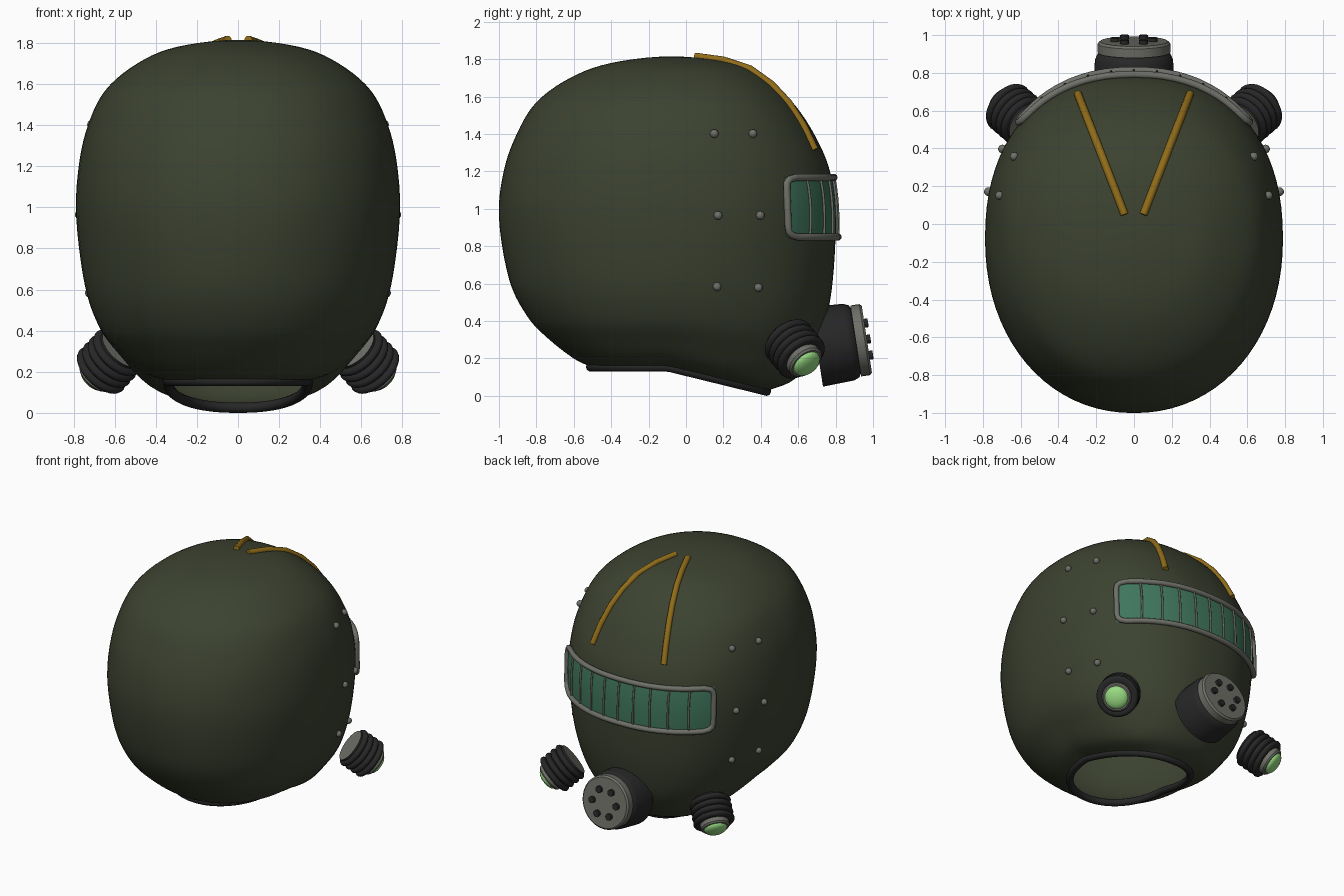
import bpy, bmesh, math
from mathutils import Vector
from mathutils.bvhtree import BVHTree

if "Cube" in bpy.data.objects:
    bpy.data.objects.remove(bpy.data.objects["Cube"], do_unlink=True)


def material(name, *rgb):
    m = bpy.data.materials.new(name)
    m.use_nodes = True
    m.diffuse_color = (*rgb, 1)
    m.node_tree.nodes["Principled BSDF"].inputs["Base Color"].default_value = (*rgb, 1)
    return m


OLIVE = material("olive_shell", .045, .055, .03)
OCHRE = material("ochre_strip", .28, .15, .01)
GREY = material("grey_metal", .16, .16, .14)
BLACK = material("black_rubber", .02, .02, .021)
TEAL = material("teal_glass", .05, .18, .105)
GREEN = material("green_lens", .32, .72, .23)


def finish(name, bm, mats, normals=True):
    if normals:
        bmesh.ops.recalc_face_normals(bm, faces=bm.faces[:])
    me = bpy.data.meshes.new(name)
    bm.to_mesh(me)
    bm.free()
    for m in mats:
        me.materials.append(m)
    me.shade_smooth()
    me.set_sharp_from_angle(angle=math.radians(40))
    ob = bpy.data.objects.new(name, me)
    bpy.context.collection.objects.link(ob)
    return ob


def skin(bm, rows, closed=True, mats=None):
    """Join rows of points with quads."""
    vs = [[bm.verts.new(p) for p in row] for row in rows]
    n = len(rows[0])
    for k in range(len(vs) - 1):
        for i in range(n if closed else n - 1):
            j = (i + 1) % n
            f = bm.faces.new((vs[k][i], vs[k][j], vs[k + 1][j], vs[k + 1][i]))
            f.material_index = mats[k] if mats else 0


def tube(name, points, radius, mat, cyclic=False):
    cu = bpy.data.curves.new(name, 'CURVE')
    cu.dimensions = '3D'
    cu.bevel_depth = radius
    cu.bevel_resolution = 3
    cu.use_fill_caps = True
    sp = cu.splines.new('POLY')
    sp.points.add(len(points) - 1)
    for p, co in zip(sp.points, points):
        p.co = (*co, 1)
    sp.use_cyclic_u = cyclic
    cu.materials.append(mat)
    ob = bpy.data.objects.new(name, cu)
    bpy.context.collection.objects.link(ob)


def lathe(name, origin, axis, profile, mats, seg_mats=None, sides=32):
    """Spin (radius, distance) pairs around an axis."""
    q = Vector(axis).to_track_quat('Z', 'Y')
    rows = []
    for r, d in profile:
        r = max(r, 0.0001)
        rows.append([Vector(origin) + q @ Vector((r * math.cos(a), r * math.sin(a), d))
                     for a in (math.tau * i / sides for i in range(sides))])
    bm = bmesh.new()
    skin(bm, rows, True, seg_mats)
    bmesh.ops.remove_doubles(bm, verts=bm.verts[:], dist=0.0005)
    return finish(name, bm, mats)


# Helmet shell: rings of height, front, back, half width, chin droop
RINGS = [(.155, .43, -.51, .34, 1), (.2, .58, -.6, .47, .85), (.3, .69, -.73, .58, .5),
         (.42, .745, -.845, .675, .25), (.62, .785, -.945, .745, 0), (.95, .8, -1, .787, 0),
         (1.2, .77, -.975, .775, 0), (1.4, .685, -.905, .73, 0), (1.57, .57, -.8, .645, 0),
         (1.7, .43, -.62, .49, 0), (1.78, .26, -.4, .3, 0), (1.815, -.08, -.08, 0, 0)]
MID, SIDES, STEPS = -.08, 80, 5


def ring(z, front, back, half, droop):
    pts = []
    for i in range(SIDES):
        a = math.tau * i / SIDES
        c, s = math.cos(a), math.sin(a)
        e = 2 / (2.25 if s > 0 else 2.1)
        x = half * math.copysign(abs(c) ** e, c)
        y = MID + (front - MID if s > 0 else MID - back) * math.copysign(abs(s) ** e, s)
        drop = min(max((y + .1) / .53, 0), 1)
        pts.append(Vector((x, y, z - .13 * droop * drop)))
    return pts


knots = [ring(*r) for r in RINGS]
over_top = [Vector((-p.x, 2 * MID - p.y, p.z)) for p in knots[-2]]
before = [2 * a - b for a, b in zip(knots[0], knots[1])]
padded = [before] + knots + [over_top]
rows = []
for k in range(1, len(knots)):
    for s in range(STEPS):
        t = s / STEPS
        rows.append([b + .5 * t * (c - a + t * (2 * a - 5 * b + 4 * c - d + t * (3 * (b - c) + d - a)))
                     for a, b, c, d in zip(*padded[k - 1:k + 3])])
rows.append(knots[-1])
bm = bmesh.new()
skin(bm, rows)
bmesh.ops.remove_doubles(bm, verts=bm.verts[:], dist=0.0005)
bm.normal_update()
surface = BVHTree.FromBMesh(bm)
finish("helmet_shell", bm, [OLIVE], normals=False)

# Neck opening rim
tube("neck_rim", knots[0], .025, BLACK, True)


def on_front(x, z, lift):
    hit, normal, _, _ = surface.ray_cast(Vector((x, 2, z)), Vector((0, -1, 0)))
    return hit + normal * lift


def span(a, b, n):
    return [a + (b - a) * i / n for i in range(n + 1)]


# Visor glass, frame and bars
LOW, HIGH, WIDE = .85, 1.165, .6
bm = bmesh.new()
skin(bm, [[on_front(x, z, .008) for x in span(WIDE, -WIDE, 40)] for z in span(LOW, HIGH, 8)], False)
finish("visor_glass", bm, [TEAL], normals=False)

upper = [(x, HIGH) for x in span(-WIDE + .05, WIDE - .05, 30)]
corner = [(WIDE - .02, HIGH - .01), (WIDE - .005, HIGH - .03), (WIDE, HIGH - .06)]
half = upper + corner
loop = half + [(-x, LOW + HIGH - z) for x, z in half]
# bring in the missing corners by mirroring left to right
flip = [(-x, z) for x, z in reversed(corner)]
loop = flip + half + [(x, LOW + HIGH - z) for x, z in reversed(corner)] \
    + [(-x, LOW + HIGH - z) for x, z in upper] + [(-x, LOW + HIGH - z) for x, z in corner]
tube("visor_frame", [on_front(x, z, .014) for x, z in loop], .019, GREY, True)
for i in range(-4, 5):
    tube("visor_bar", [on_front(.12 * i, z, .014) for z in span(LOW, HIGH, 6)], .007, GREY)

# Crown strips
ARC = [(.05, 1.82), (.2, 1.8), (.34, 1.75), (.46, 1.67), (.56, 1.58), (.65, 1.46), (.72, 1.33)]
for side in (-1, 1):
    path = []
    for y, z in ARC:
        hit, normal, _, _ = surface.find_nearest(Vector((side * (.05 + .385 * (y - .05)), y, z)))
        path.append(hit + normal * .006)
    tube("crown_strip", path, .021, OCHRE)

# Side rivets
for side in (-1, 1):
    for y, z in ((.15, 1.4), (.355, 1.4), (.17, .965), (.395, .965), (.165, .585), (.385, .58)):
        hit, normal, _, _ = surface.ray_cast(Vector((side * 2, y, z)), Vector((-side, 0, 0)))
        bm = bmesh.new()
        bmesh.ops.create_uvsphere(bm, u_segments=14, v_segments=8, radius=.023)
        bmesh.ops.translate(bm, verts=bm.verts[:], vec=hit + normal * .005)
        finish("rivet", bm, [GREY])

# Ribbed cheek canisters with glowing lenses
ribs = [(.118, 0), (.118, .012)]
for k in range(4):
    ribs += [(.118 + .026 * math.sin(a), .034 + .045 * k - .021 * math.cos(a)) for a in span(0, math.pi, 6)]
ribs += [(.1, .185)]
body = [(0, 0)] + ribs
tip = [(.1, .215), (.09, .226), (.08, .226)]
dome = [(.08 * math.cos(a), .226 + .035 * math.sin(a)) for a in span(.25, math.pi / 2, 5)]
indices = [0] + [1] * (len(ribs) - 1) + [0] * len(tip) + [2] * len(dome)
for side in (-1, 1):
    lathe("cheek_canister", (side * .565, .53, .315), (side * .58, .5, -.62),
          body + tip + dome, [GREY, BLACK, GREEN], indices)

# Front breathing filter
AXIS = Vector((0, .987, .15)).normalized()
BASE = Vector((0, .70, .262))
lathe("filter_body", BASE, AXIS, [(0, 0), (.215, 0), (.207, .17), (.195, .2), (.17, .215), (0, .215)], [BLACK])
lathe("filter_cap", BASE, AXIS, [(0, .21), (.192, .21), (.192, .258), (.18, .27), (0, .27)], [GREY])
across = Vector((1, 0, 0))
up = across.cross(AXIS)
for k in range(6):
    a = math.tau * k / 6
    spot = BASE + .1 * (math.cos(a) * across + math.sin(a) * up)
    lathe("filter_bolt", spot, AXIS, [(0, .26), (.024, .26), (.024, .29), (0, .29)], [BLACK], sides=12)
